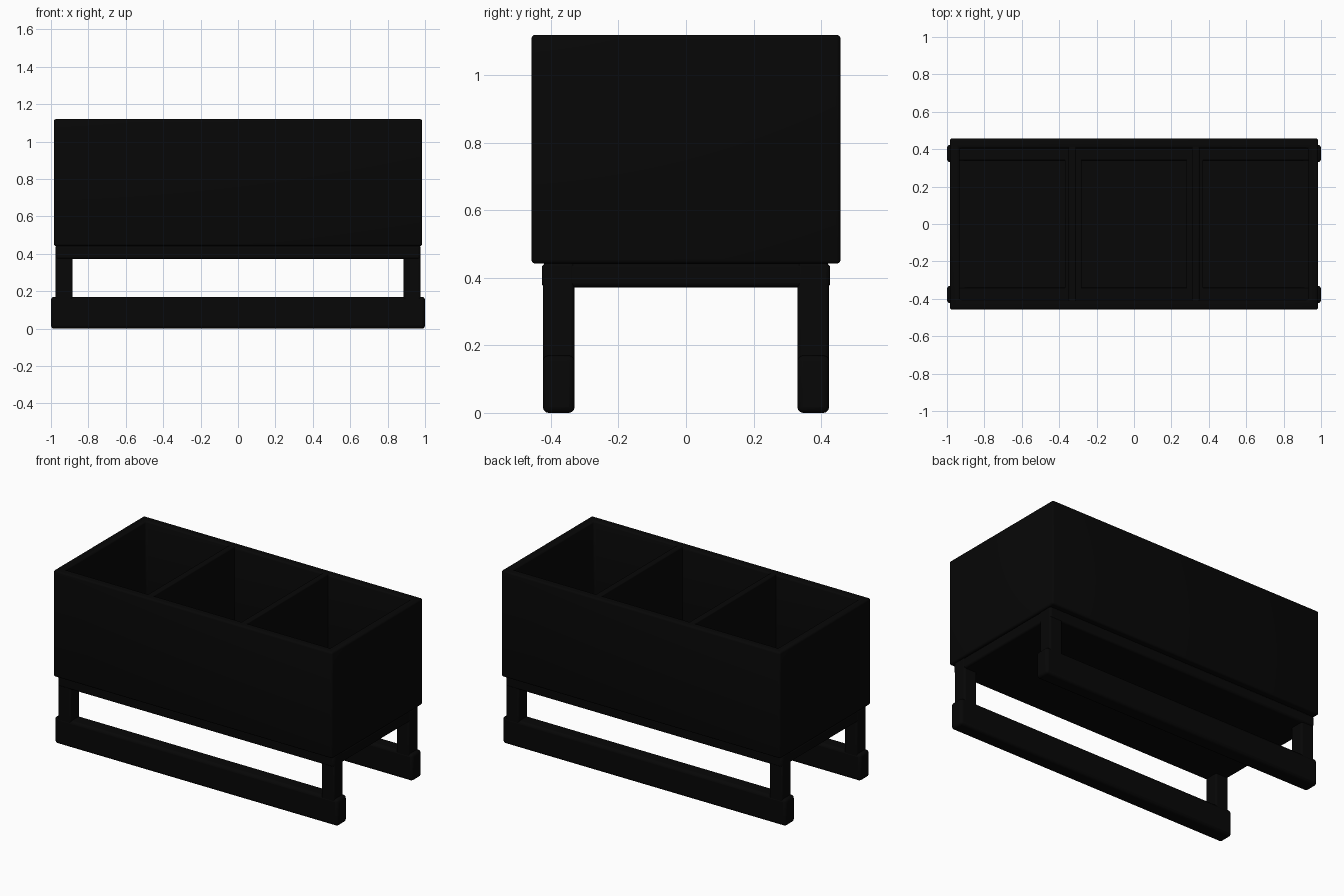
import bpy
import bmesh
import math

if "Cube" in bpy.data.objects:
    bpy.data.objects.remove(bpy.data.objects["Cube"], do_unlink=True)

# Single near-black finish
black = bpy.data.materials.new("matte_black")
black.use_nodes = True
color = (0.002, 0.002, 0.002, 1)
black.diffuse_color = color
black.node_tree.nodes["Principled BSDF"].inputs["Base Color"].default_value = color


def board(name, x, y, z, bevel=0.01, wall=0):
    """Rounded board from (min, max) ranges; wall > 0 makes an open tube."""
    bm = bmesh.new()
    bmesh.ops.create_cube(bm, size=1)
    for v in bm.verts:
        v.co = [r[0] if c < 0 else r[1] for c, r in zip(v.co, (x, y, z))]
    if wall:
        ends = [f for f in bm.faces if abs(f.normal.z) > 0.5]
        bmesh.ops.delete(bm, geom=ends, context="FACES_ONLY")
    mesh = bpy.data.meshes.new(name)
    bm.to_mesh(mesh)
    bm.free()
    mesh.materials.append(black)
    ob = bpy.data.objects.new(name, mesh)
    bpy.context.collection.objects.link(ob)
    if wall:
        solid = ob.modifiers.new("wall", "SOLIDIFY")
        solid.thickness = wall
        solid.offset = -1
        solid.use_even_offset = True
    mod = ob.modifiers.new("rounded_edges", "BEVEL")
    mod.width = bevel
    mod.segments = 3
    bpy.ops.object.select_all(action="DESELECT")
    ob.select_set(True)
    bpy.context.view_layer.objects.active = ob
    bpy.ops.object.shade_smooth_by_angle(angle=math.radians(35))


def span(side, near, far):
    return tuple(sorted((side * near, side * far)))


# Planter box on a flat base slab
board("planter_walls", (-0.985, 0.985), (-0.458, 0.458), (0.442, 1.12), 0.012, 0.053)
board("base_slab", (-0.975, 0.975), (-0.427, 0.427), (0.372, 0.442), 0.012)

# Dividers flush with the rim, with floor strips under them
for s, side in ((1, "left"), (-1, "right")):
    board(side + "_divider", span(s, 0.31, 0.35), (-0.42, 0.42), (0.435, 1.119), 0.006)
    board(side + "_floor_strip", span(s, 0.28, 0.37), (-0.41, 0.41), (0.43, 0.452), 0.004)

# Floor ledges, foot rails and legs
for s, end in ((-1, "front"), (1, "back")):
    board(end + "_floor_ledge", (-0.95, 0.95), span(s, 0.34, 0.42), (0.43, 0.452), 0.004)
    board(end + "_foot_rail", (-1, 1), span(s, 0.33, 0.424), (0, 0.17), 0.017)
    for t, side in ((1, "left"), (-1, "right")):
        board(end + "_" + side + "_leg", span(t, 0.885, 0.976), span(s, 0.331, 0.423),
              (0.08, 0.443))
